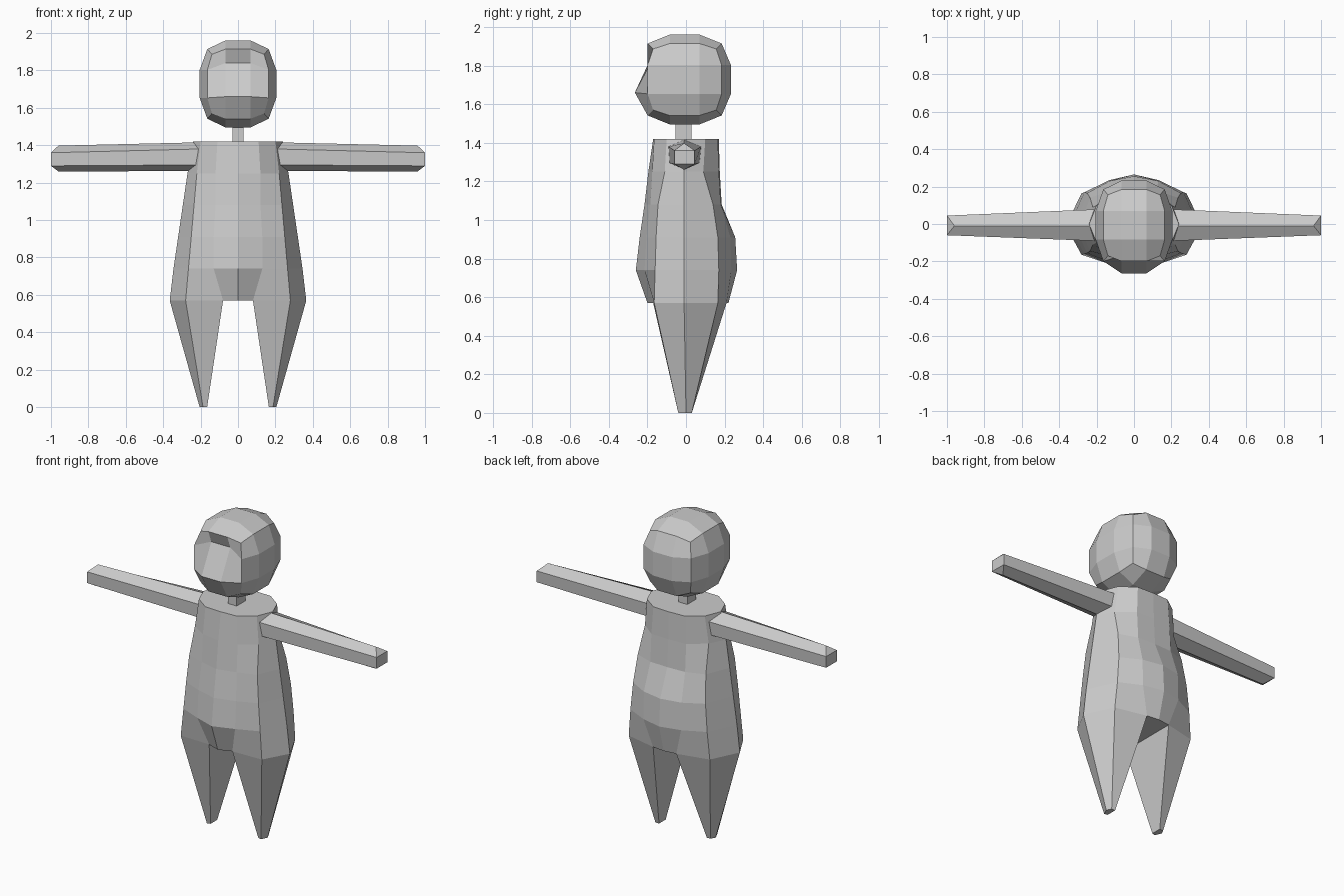
import bpy, bmesh

if "Cube" in bpy.data.objects:
    bpy.data.objects.remove(bpy.data.objects["Cube"])


def make_object(name, bm, mirror=False):
    bmesh.ops.recalc_face_normals(bm, faces=bm.faces)
    mesh = bpy.data.meshes.new(name)
    bm.to_mesh(mesh)
    bm.free()
    obj = bpy.data.objects.new(name, mesh)
    bpy.context.collection.objects.link(obj)
    if mirror:
        mod = obj.modifiers.new("mirror", 'MIRROR')
        mod.use_clip = True
    return obj


def bridge(bm, a, b, closed=False):
    n = len(a)
    for i in range(n if closed else n - 1):
        j = (i + 1) % n
        bm.faces.new((a[i], a[j], b[j], b[i]))


# Body: half rings from front centre round to back centre, mirrored
rings = [
    (1.42, [(0, -.17), (.11, -.165), (.2, -.1), (.24, 0), (.2, .1), (.11, .165), (0, .17)]),
    (1.25, [(0, -.195), (.12, -.175), (.22, -.11), (.27, -.01), (.22, .09), (.12, .17), (0, .175)]),
    (1.08, [(0, -.215), (.12, -.185), (.235, -.145), (.295, -.01), (.235, .14), (.12, .18), (0, .185)]),
    (.91, [(0, -.24), (.13, -.205), (.25, -.155), (.32, -.01), (.25, .165), (.13, .23), (0, .255)]),
    (.74, [(0, -.26), (.13, -.215), (.265, -.16), (.345, -.01), (.265, .17), (.13, .235), (0, .265)]),
    (.57, [(0, -.2), (.08, -.17), (.28, -.165), (.365, -.01), (.28, .165), (.08, .21), (0, .22)]),
]
foot = [(.165, -.035), (.187, -.04), (.205, 0), (.19, .03), (.165, .03)]

bm = bmesh.new()
loops = [[bm.verts.new((x, y, z)) for x, y in pts] for z, pts in rings]
for a, b in zip(loops, loops[1:]):
    bridge(bm, a, b)
bm.faces.new(loops[0])
# Legs taper from the hip ring to tiny feet
hip = loops[-1]
toes = [bm.verts.new((x, y, 0)) for x, y in foot]
bridge(bm, hip[1:6], toes, closed=True)
bm.faces.new(toes)
# Crotch panel
bm.faces.new((hip[0], hip[1], hip[5], hip[6]))
make_object("body_and_legs", bm, mirror=True)

# Arms: six-sided tubes with a wedge-like tip
root = [(.23, -.01, 1.415), (.21, .078, 1.38), (.21, .07, 1.295),
        (.23, -.01, 1.262), (.21, -.085, 1.295), (.21, -.09, 1.38)]
tip = [(.96, -.01, 1.398), (1, .045, 1.36), (1, .045, 1.29),
       (.96, -.01, 1.26), (1, -.06, 1.29), (1, -.06, 1.36)]
bm = bmesh.new()
a = [bm.verts.new(p) for p in root]
b = [bm.verts.new(p) for p in tip]
bridge(bm, a, b, closed=True)
bm.faces.new(a)
for ids in ((0, 1, 5), (1, 2, 4, 5), (2, 3, 4)):
    bm.faces.new([b[i] for i in ids])
make_object("arms", bm, mirror=True)

# Neck
bm = bmesh.new()
bmesh.ops.create_cube(bm, size=1)
for v in bm.verts:
    v.co = (v.co.x * .06, v.co.y * .085 - .013, v.co.z * .12 + 1.46)
make_object("neck", bm)

# Head: cube of 3x3 faces rounded off, with a pushed-out snout row
bm = bmesh.new()
bmesh.ops.create_cube(bm, size=2)
bmesh.ops.subdivide_edges(bm, edges=bm.edges[:], cuts=2, use_grid_fill=True)
reach = {1: 1.0, 2: .8, 3: .68}
for v in bm.verts:
    outer = [abs(c) > .9 for c in v.co]
    r = reach[sum(outer)]
    front_inner = v.co.y < -.9 and sum(outer) == 1
    upper = v.co.z > 0
    x, y, z = [(1 if c > 0 else -1) * (r if o else .32) for c, o in zip(v.co, outer)]
    v.co = (x * .205, y * .24 - .007, z * .233 + 1.728)
    if front_inner:
        v.co.y, v.co.z = (-.17, 1.84) if upper else (-.265, 1.66)
make_object("head", bm)
